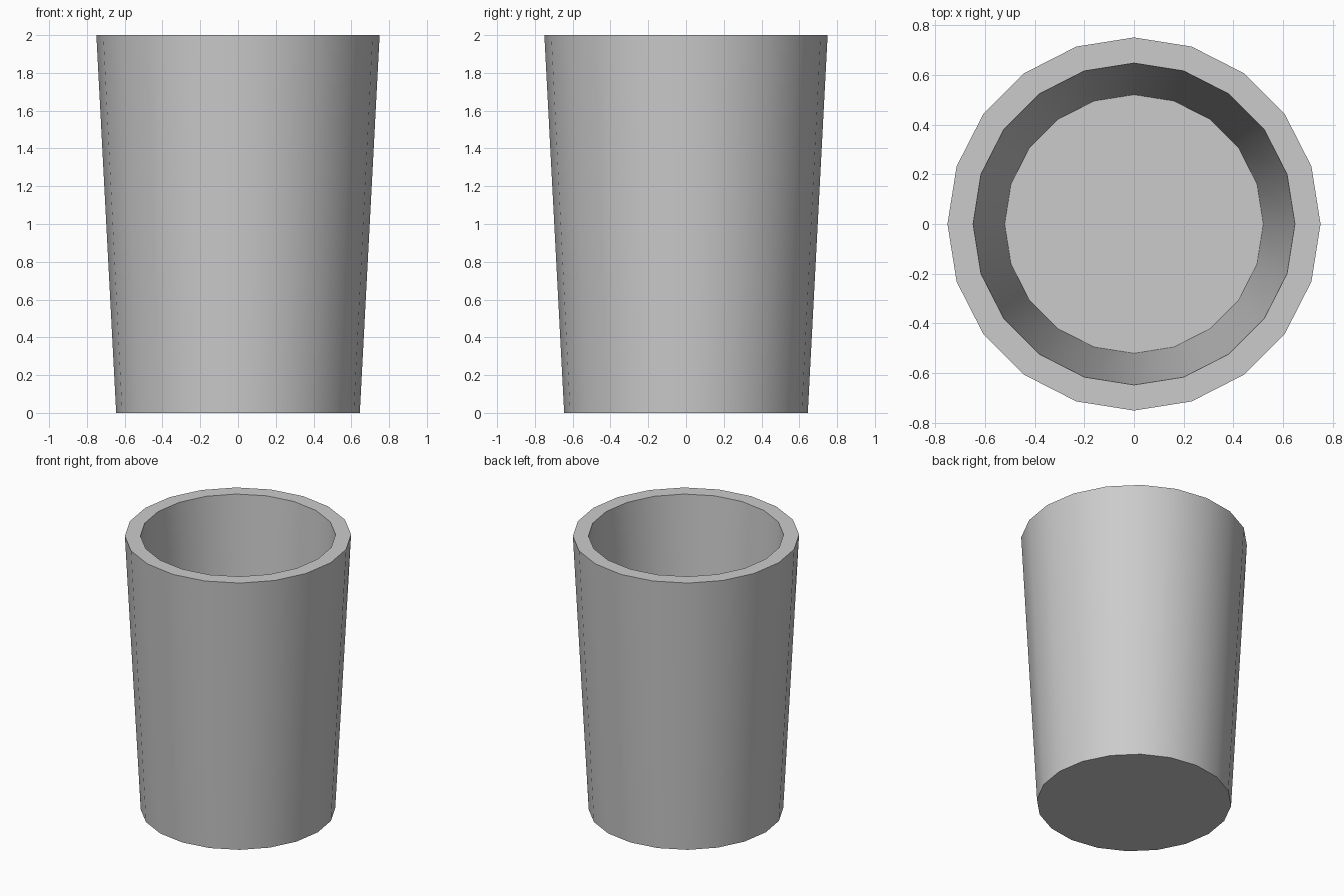
import bpy, bmesh, math

if "Cube" in bpy.data.objects:
    bpy.data.objects.remove(bpy.data.objects["Cube"])

SIDES = 20

def ring(bm, radius, z):
    return [bm.verts.new((radius * math.cos(2 * math.pi * i / SIDES),
                          radius * math.sin(2 * math.pi * i / SIDES), z))
            for i in range(SIDES)]

# Tapered cup: outer base, outer rim, inner rim, inner floor
profile = [(0.645, 0.0), (0.75, 2.0), (0.647, 2.0), (0.52, 0.11)]
bm = bmesh.new()
rings = [ring(bm, r, z) for r, z in profile]
for a, b in zip(rings, rings[1:]):
    for i in range(SIDES):
        j = (i + 1) % SIDES
        bm.faces.new((a[i], a[j], b[j], b[i]))

# Underside and inside floor
bm.faces.new(rings[0][::-1])
bm.faces.new(rings[-1])
bmesh.ops.recalc_face_normals(bm, faces=bm.faces[:])

mesh = bpy.data.meshes.new("cup")
bm.to_mesh(mesh)
bm.free()
cup = bpy.data.objects.new("cup", mesh)
bpy.context.collection.objects.link(cup)

# Smooth walls, crisp rims
bpy.context.view_layer.objects.active = cup
cup.select_set(True)
bpy.ops.object.shade_smooth_by_angle(angle=math.radians(30))
